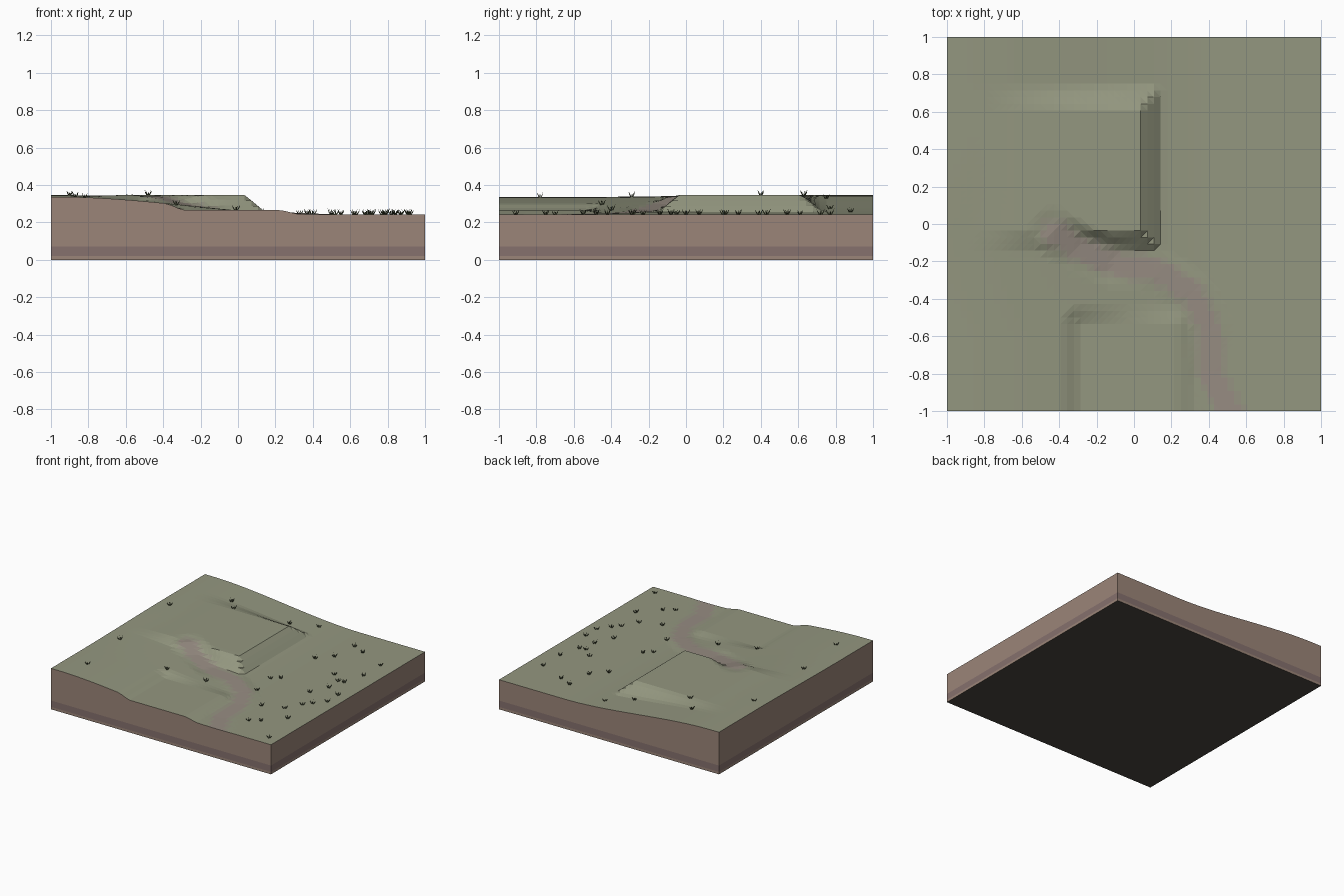
import bpy, bmesh, math, random
from mathutils import Vector

if "Cube" in bpy.data.objects:
    bpy.data.objects.remove(bpy.data.objects["Cube"])

random.seed(4)
N = 56


def material(name, rgb):
    m = bpy.data.materials.new(name)
    m.diffuse_color = (*rgb, 1)
    m.use_nodes = True
    m.node_tree.nodes["Principled BSDF"].inputs["Base Color"].default_value = m.diffuse_color
    return m


GRASS = material("grass", (0.295, 0.31, 0.215))
VERGE = material("worn_verge", (0.30, 0.29, 0.22))
DIRT = material("dirt", (0.31, 0.265, 0.225))
SOIL = material("soil", (0.33, 0.235, 0.19))
BAND = material("dark_soil", (0.24, 0.165, 0.155))
UNDER = material("underside", (0.07, 0.06, 0.05))
TUFT = material("tuft_green", (0.06, 0.075, 0.035))


def finish(name, bm, mats):
    me = bpy.data.meshes.new(name)
    bm.to_mesh(me)
    bm.free()
    for m in mats:
        me.materials.append(m)
    ob = bpy.data.objects.new(name, me)
    bpy.context.collection.objects.link(ob)
    return ob


def ease(a, b, v):
    t = min(1, max(0, (v - a) / (b - a)))
    return t * t * (3 - 2 * t)


def ramp(a, b, v):
    return min(1, max(0, (v - a) / (b - a)))


# Track centreline, with height, from the front edge up to the terrace
TRACK = [Vector(p) for p in [
    (0.54, -1.05, 0.241), (0.41, -0.8, 0.241), (0.40, -0.55, 0.245),
    (0.31, -0.37, 0.25), (0.13, -0.25, 0.258), (-0.12, -0.21, 0.268),
    (-0.30, -0.13, 0.298), (-0.43, -0.04, 0.338)]]


def track(x, y):
    """Distance to the track and its height at the nearest point."""
    best = (9, 0)
    p = Vector((x, y))
    for a, b in zip(TRACK, TRACK[1:]):
        d = (b - a).xy
        t = min(1, max(0, (p - a.xy).dot(d) / d.length_squared))
        q = a.lerp(b, t)
        best = min(best, ((p - q.xy).length, q.z))
    return best


def mix(a, b, t):
    return a + (b - a) * t


def height(x, y):
    # natural hillside falling to the right
    high = 0.336 + 0.010 * ease(-0.6, 0.5, y)
    h = mix(high, 0.243, ease(-0.95, 0.42, x))
    # raised terrace with mitred banks
    d = max(x - 0.035, y - 0.62, -0.035 - y, 0)
    w = (1 - ramp(0, 0.11, d)) * ease(-0.95, -0.6, x)
    h = mix(h, 0.346, w)
    # lower pad with rounded corners
    dx = max(-0.29 - x, x - 0.23, 0)
    dy = max(y + 0.53, 0)
    w = 1 - ramp(0, 0.085, math.hypot(dx, dy))
    h = mix(h, 0.266, w)
    # track cut into the slope
    d, z = track(x, y)
    return mix(h, z, 1 - ramp(0.06, 0.125, d))


# Terrain surface
bm = bmesh.new()
bmesh.ops.create_grid(bm, x_segments=N, y_segments=N, size=1)
for v in bm.verts:
    v.co.z = height(v.co.x, v.co.y)
for f in bm.faces:
    c = f.calc_center_median()
    d = track(c.x, c.y)[0]
    f.material_index = 2 if d < 0.055 else 1 if d < 0.08 else 0
bmesh.ops.triangulate(bm, faces=bm.faces[:])
finish("terrain_surface", bm, [GRASS, VERGE, DIRT])

# Cut soil sides with a dark stratum, and the underside
ring = []
for i in range(N):
    ring.append((-1 + 2 * i / N, -1))
for i in range(N):
    ring.append((1, -1 + 2 * i / N))
ring += [(-x, -y) for x, y in ring]
bm = bmesh.new()
rows = [[bm.verts.new((x, y, height(x, y) if z is None else z)) for x, y in ring]
        for z in (None, 0.072, 0.02, 0)]
for k in range(3):
    for i in range(len(ring)):
        j = (i + 1) % len(ring)
        f = bm.faces.new((rows[k + 1][i], rows[k + 1][j], rows[k][j], rows[k][i]))
        f.material_index = 1 if k == 1 else 0
f = bm.faces.new(rows[3][::-1])
f.material_index = 2
finish("soil_block", bm, [SOIL, BAND, UNDER])

# Grass tufts: crossed upright cards of three blades
SPOTS = [
    (.92, -.91), (.62, -.75), (.70, -.70), (.84, -.55), (.72, -.42), (.37, -.28),
    (.33, -.05), (.39, 0), (.71, -.08), (.79, -.29), (.84, -.23), (.78, .07),
    (.91, 0), (.91, -.14), (.68, .28), (.77, .2), (.82, .21), (.55, -.48),
    (.40, .43), (.50, .54), (.87, .39), (.63, .72), (.87, .61), (.52, .77),
    (.12, .88), (-.07, .77), (-.58, .75), (-.48, .63), (-.90, .40),
    (-.87, -.29), (-.82, -.78), (-.33, -.45), (-.01, -.40)]
bm = bmesh.new()
for x, y in SPOTS:
    z = height(x, y) - 0.004
    s = random.uniform(0.85, 1.15)
    turn = random.uniform(0, math.pi)
    for a in (turn, turn + math.pi / 2):
        u = Vector((math.cos(a), math.sin(a), 0))
        for lean, tall in ((-0.018, 0.03), (0.002, 0.024), (0.018, 0.032)):
            base = Vector((x, y, z)) + u * lean * 0.2
            mid = base + u * lean * 0.6 * s + Vector((0, 0, tall * 0.5 * s))
            tip = base + u * lean * s + Vector((0, 0, tall * s))
            vs = [base - u * 0.004, base + u * 0.004, mid + u * 0.003, tip, mid - u * 0.003]
            bm.faces.new([bm.verts.new(p) for p in vs])
finish("grass_tufts", bm, [TUFT])
